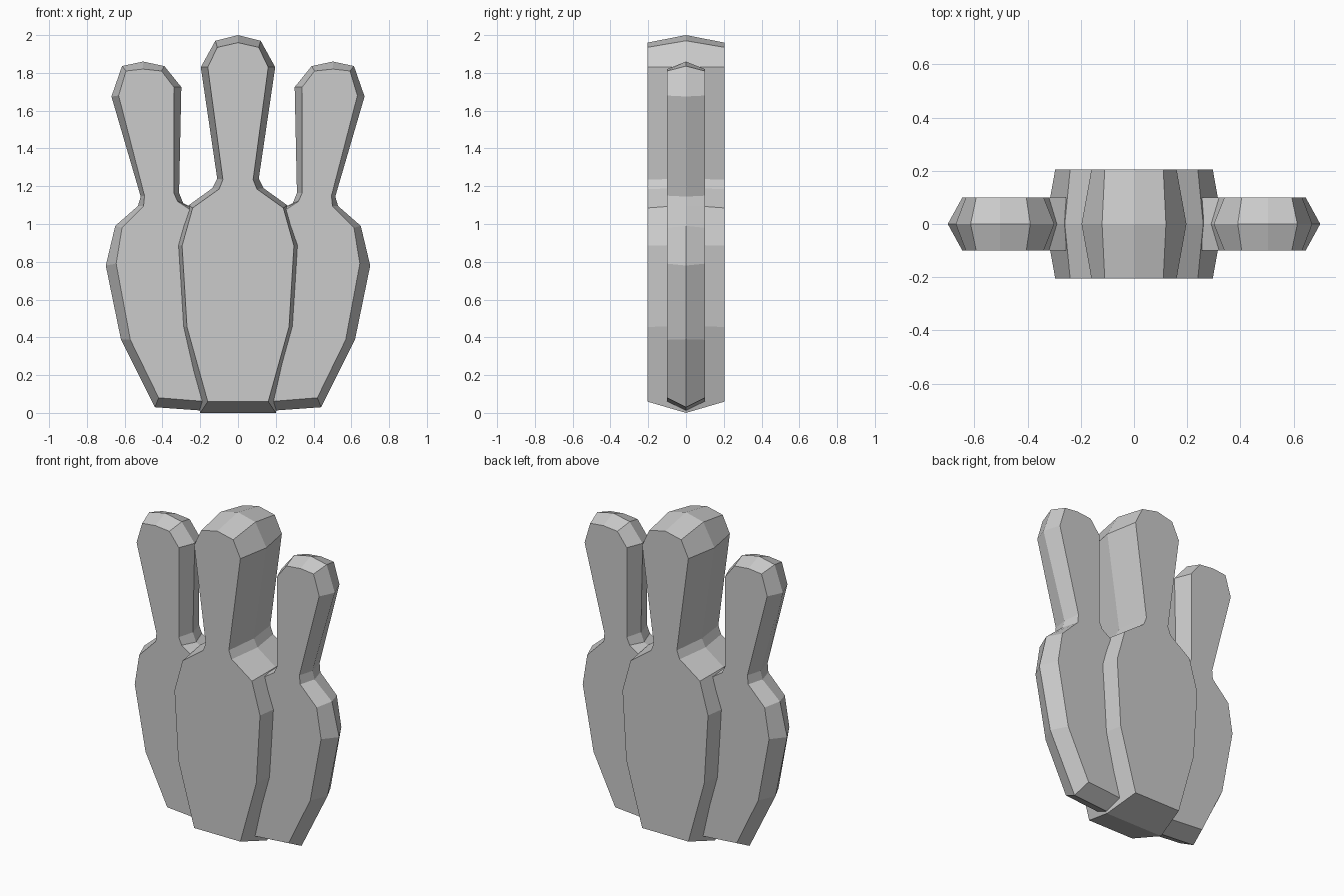
import bpy, bmesh


def slab(name, pairs, depth):
    """Flat body: wide outline at y=0, narrower outline on front and back faces."""
    bm = bmesh.new()
    front = [bm.verts.new((p[2], -depth, p[3])) for p in pairs]
    rim = [bm.verts.new((p[0], 0, p[1])) for p in pairs]
    back = [bm.verts.new((p[2], depth, p[3])) for p in pairs]
    n = len(pairs)
    for a, b in ((front, rim), (rim, back)):
        for i in range(n):
            j = (i + 1) % n
            bm.faces.new((a[i], a[j], b[j], b[i]))
    bm.faces.new(front)
    bm.faces.new(back)
    bmesh.ops.recalc_face_normals(bm, faces=bm.faces)
    mesh = bpy.data.meshes.new(name)
    bm.to_mesh(mesh)
    bm.free()
    obj = bpy.data.objects.new(name, mesh)
    bpy.context.collection.objects.link(obj)
    return obj


# Centre pin: right half as (rim x, rim z, face x, face z), reflected for the left
half = [
    (.20, .00, .16, .06), (.305, .46, .27, .455), (.333, .89, .296, .885),
    (.26, 1.10, .24, 1.085), (.135, 1.19, .10, 1.185), (.11, 1.24, .08, 1.235),
    (.197, 1.83, .16, 1.83), (.12, 1.97, .11, 1.935),
]
left = [(-a, b, -c, d) for a, b, c, d in reversed(half)]
slab("centre_pin", half + [(0, 2.0, 0, 1.96)] + left, .205)

# Side pin: leaning outwards, inner belly buried in the centre pin
side = [
    (.16, .01, .17, .06), (.44, .03, .42, .08), (.62, .39, .57, .387),
    (.70, .78, .645, .79), (.65, .99, .614, .98), (.53, 1.095, .50, 1.095),
    (.515, 1.145, .495, 1.15), (.67, 1.675, .632, 1.68), (.614, 1.836, .593, 1.81),
    (.503, 1.86, .503, 1.82), (.39, 1.836, .405, 1.81), (.30, 1.725, .34, 1.725),
    (.312, 1.165, .34, 1.165), (.29, 1.11, .32, 1.12), (.19, 1.06, .20, 1.04),
    (.10, .85, .14, .85), (.10, .45, .14, .45),
]
slab("right_pin", side, .10)
slab("left_pin", [(-a, b, -c, d) for a, b, c, d in side], .10)
